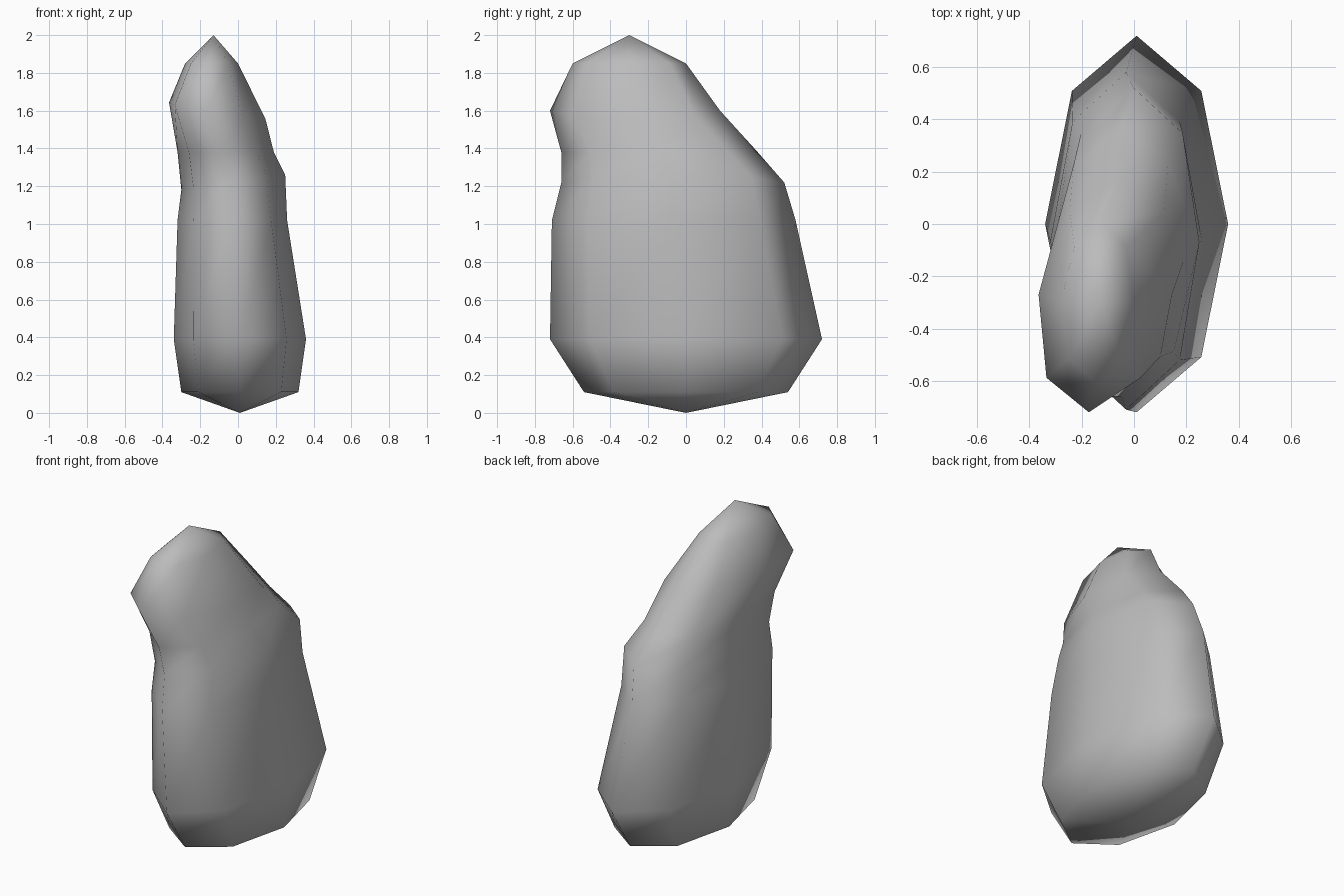
import bpy, bmesh
from math import sin, cos, tau

if "Cube" in bpy.data.objects:
    bpy.data.objects.remove(bpy.data.objects["Cube"], do_unlink=True)

SIDES = 8


def add_ring(bm, cx, cy, z, rx, ry, shear=0, tilt=0):
    """Ring of vertices; shear leans it in x along y, tilt raises z along x."""
    ring = []
    for i in range(SIDES):
        dx = rx * cos(tau * i / SIDES)
        dy = ry * sin(tau * i / SIDES)
        ring.append(bm.verts.new((cx + dx + shear * dy, cy + dy, z + tilt * dx)))
    return ring


# Plain stone grey
grey = bpy.data.materials.new("stone grey")
grey.use_nodes = True
colour = (0.5, 0.5, 0.5, 1)
grey.diffuse_color = colour
grey.node_tree.nodes["Principled BSDF"].inputs["Base Color"].default_value = colour

# Cross-sections from base to leaning top: cx, cy, z, rx, ry, shear, tilt
sections = [
    (0.01, 0, 0.11, 0.31, 0.54),
    (0.01, 0, 0.39, 0.35, 0.72),
    (-0.03, -0.065, 1.02, 0.29, 0.645),
    (-0.025, -0.07, 1.22, 0.275, 0.59, 0.04, 0.14),
    (-0.065, -0.14, 1.38, 0.255, 0.52, 0.04, 0.0),
    (-0.11, -0.27, 1.6, 0.255, 0.45, 0.14, -0.17),
    (-0.14, -0.3, 1.85, 0.14, 0.3, 0.05, 0.0),
]

bm = bmesh.new()
bottom = bm.verts.new((0.01, 0, 0))
rings = [add_ring(bm, *s) for s in sections]
top = bm.verts.new((-0.13, -0.3, 2))
for i in range(SIDES):
    j = (i + 1) % SIDES
    bm.faces.new((bottom, rings[0][j], rings[0][i]))
    for low, high in zip(rings, rings[1:]):
        bm.faces.new((low[i], low[j], high[j], high[i]))
    bm.faces.new((rings[-1][i], rings[-1][j], top))
for f in bm.faces:
    f.smooth = True

mesh = bpy.data.meshes.new("stone")
bm.to_mesh(mesh)
bm.free()
mesh.materials.append(grey)
stone = bpy.data.objects.new("stone", mesh)
bpy.context.collection.objects.link(stone)
